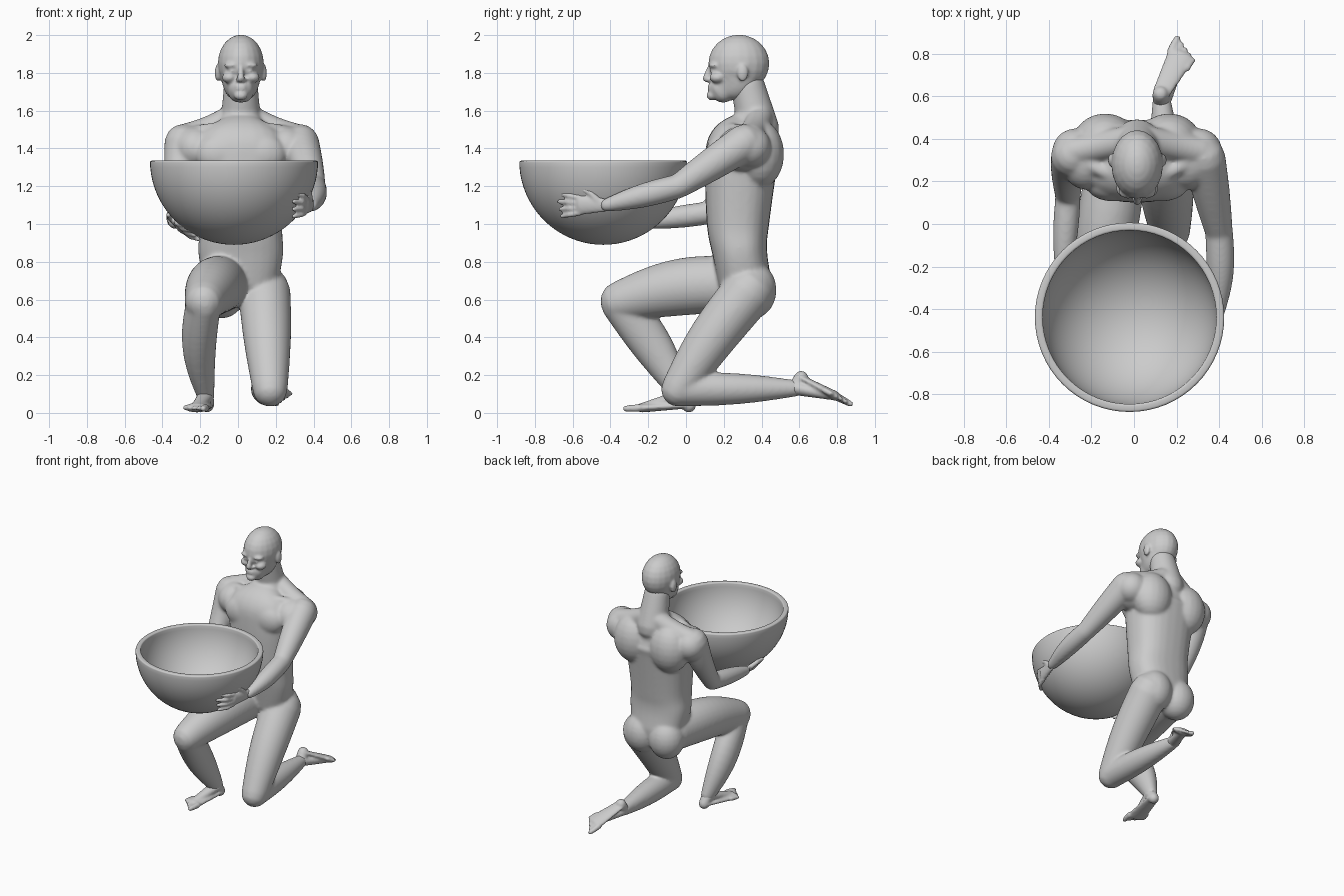
import bpy, bmesh, math
from mathutils import Vector, Matrix

old_cube = bpy.data.objects.get("Cube")
if old_cube:
    bpy.data.objects.remove(old_cube)

CENTRE = .015  # body centre line
AXIS_X, AXIS_Y, AXIS_Z = Matrix.Identity(3)

clay = bpy.data.materials.new("grey clay")
clay.use_nodes = True
clay.diffuse_color = (.6, .6, .6, 1)
clay.node_tree.nodes["Principled BSDF"].inputs["Base Color"].default_value = clay.diffuse_color


def loft(bm, path, up, power=1, sides=28):
    """Skin a path of (centre, half width, half depth) ellipses and round both ends."""
    rings = []
    for index, (centre, width, depth) in enumerate(path):
        before = path[max(index - 1, 0)][0]
        after = path[min(index + 1, len(path) - 1)][0]
        along = (after - before).normalized()
        side = along.cross(up).normalized()
        rings.append((centre, side * width, side.cross(along) * depth, along))

    def cap(ring, sign):
        centre, side, front, along = ring
        reach = along * sign * min(side.length, front.length)
        angles = [math.radians(degrees) for degrees in (30, 55, 80)]
        return [(centre + reach * math.sin(a), side * math.cos(a), front * math.cos(a), along) for a in angles]

    def bulge(value):
        return math.copysign(abs(value) ** power, value)

    rings = cap(rings[0], -1)[::-1] + rings + cap(rings[-1], 1)
    angles = [math.tau * k / sides for k in range(sides)]
    loops = [[bm.verts.new(centre + side * bulge(math.cos(a)) + front * bulge(math.sin(a))) for a in angles]
             for centre, side, front, along in rings]
    for lower, upper in zip(loops, loops[1:]):
        for k in range(sides):
            bm.faces.new((lower[k], lower[k - 1], upper[k - 1], upper[k]))
    bm.faces.new(loops[0])
    bm.faces.new(loops[-1][::-1])


def limb(bm, start, end, start_radius, end_radius, swell=0, bow=(0, 0, 0), depth=1, up=AXIS_Z):
    """Tapered limb whose middle may swell and bow sideways."""
    start, end, bow = Vector(start), Vector(end), Vector(bow)
    path = []
    for step in range(13):
        t = step / 12
        middle = math.sin(math.pi * t)
        radius = start_radius + (end_radius - start_radius) * t + swell * middle
        path.append((start.lerp(end, t) + bow * middle, radius, radius * depth))
    loft(bm, path, up)


def stack(bm, rows, steps=6):
    """Upright, slightly boxy loft through rows of (height, front, back, half width)."""
    rows = [Vector(row) for row in rows]
    ends = [rows[0]] + rows + [rows[-1]]
    smooth = []
    for a, b, c, d in zip(ends, ends[1:], ends[2:], ends[3:]):
        for step in range(steps):
            t = step / steps
            smooth.append(b + ((c - a) * t + (2 * a - 5 * b + 4 * c - d) * t ** 2
                               + (3 * b - a - 3 * c + d) * t ** 3) / 2)
    smooth.append(rows[-1])
    loft(bm, [(Vector((CENTRE, (front + back) / 2, height)), width, (back - front) / 2)
              for height, front, back, width in smooth], AXIS_Y, power=.82)


def blob(bm, at, size, mirror=True):
    """Ellipsoid muscle, usually mirrored about the centre line."""
    for sign in ((1, -1) if mirror else (1,)):
        place = Matrix.Translation((CENTRE + sign * at[0], at[1], at[2]))
        bmesh.ops.create_uvsphere(bm, u_segments=20, v_segments=12, radius=1,
                                  matrix=place @ Matrix.Diagonal((*size, 1)))


def digit(bm, base, direction, bend, length, radius):
    """Finger or toe with one joint."""
    joint = base + direction.normalized() * length
    tip = joint + (direction + bend).normalized() * length
    limb(bm, base, joint, radius, radius * .9)
    limb(bm, joint, tip, radius * .9, radius * .75)


def hand(bm, wrist, knuckles, across, curl):
    across = across.normalized()
    along = (knuckles - wrist).normalized()
    limb(bm, wrist, knuckles, .035, .052, depth=.45, up=along.cross(across))
    for finger in range(4):
        spread = across * (.038 - .026 * finger)
        digit(bm, knuckles + spread, along + spread * 5, curl, .066 - .004 * abs(finger - 1), .016)
    thumb_root = wrist.lerp(knuckles, .35) + across * .025
    digit(bm, thumb_root, along + across, -across * .6, .06, .019)


def foot(bm, ankle, heel, ball, inward):
    along = (ball - heel).normalized()
    inward = (inward - along * inward.dot(along)).normalized()
    limb(bm, heel, ankle, .038, .042)
    limb(bm, heel, ball, .042, .066, depth=.38, up=along.cross(inward))
    limb(bm, ankle, ball, .045, .03, depth=.8, up=along.cross(inward))
    for toe in range(5):
        spread = inward * (.05 - .026 * toe)
        radius = .016 if toe else .021
        digit(bm, ball + spread - along * .012 * toe, along + spread * 2, -inward * .1, .038 - .003 * toe, radius)


body, head, hands, feet = (bmesh.new() for group in range(4))

# Torso and neck
stack(body, [(.7, .17, .45, .2), (.85, .14, .43, .225), (1, .11, .44, .22),
             (1.3, .1, .48, .245), (1.42, .12, .5, .25), (1.52, .24, .48, .12)])
limb(body, (CENTRE, .385, 1.5), (CENTRE, .325, 1.74), .11, .09)
blob(body, at=(.11, .18, 1.37), size=(.13, .075, .11))   # chest
blob(body, at=(.15, .39, 1.37), size=(.15, .13, .18))    # shoulder blades
blob(body, at=(.24, .3, 1.4), size=(.12, .14, .12))      # armpits
blob(body, at=(.29, .34, 1.41), size=(.11, .11, .11))    # shoulder caps
blob(body, at=(.1, .355, .65), size=(.13, .125, .15))    # buttocks
for sign in (1, -1):
    neck_side = Vector((CENTRE + sign * .05, .39, 1.56))
    shoulder_top = Vector((CENTRE + sign * .3, .34, 1.46))
    limb(body, neck_side, shoulder_top, .07, .07, bow=(0, 0, -.01))  # neck slope
    # Collar bone
    limb(body, (CENTRE + sign * .03, .22, 1.505), shoulder_top, .025, .04, bow=(0, -.03, .02))

# Head and face
blob(head, at=(0, .28, 1.85), size=(.122, .162, .152), mirror=False)
stack(head, [(1.715, .122, .27, .072), (1.76, .125, .37, .1), (1.84, .13, .42, .113)])
limb(head, (CENTRE, .125, 1.83), (CENTRE, .107, 1.77), .012, .02)                # nose
blob(head, at=(0, .136, 1.68), size=(.036, .028, .026), mirror=False)            # chin
for height in (1.714, 1.731):
    blob(head, at=(0, .13, height), size=(.032, .018, .008), mirror=False)       # lips
blob(head, at=(.014, .122, 1.762), size=(.014, .014, .011))                      # nostrils
blob(head, at=(.045, .149, 1.84), size=(.045, .03, .016))                        # brows
blob(head, at=(.045, .146, 1.81), size=(.022, .02, .01))                         # eyes
blob(head, at=(.06, .168, 1.775), size=(.04, .043, .03))                         # cheekbones
blob(head, at=(.122, .3, 1.8), size=(.016, .03, .046))                           # ears

# Left arm, stretched along the bowl
shoulder, elbow, wrist = Vector((.33, .31, 1.43)), Vector((.4, -.04, 1.2)), Vector((.39, -.42, 1.1))
limb(body, shoulder, elbow, .1, .065, swell=.004)
limb(body, elbow, wrist, .065, .036, swell=.013, bow=(.01, 0, 0))
hand(hands, wrist, Vector((.355, -.56, 1.1)), across=AXIS_Z + AXIS_X * .1, curl=-AXIS_X * .7)

# Right arm, bent beneath the bowl
shoulder, elbow, wrist = Vector((-.29, .32, 1.43)), Vector((-.31, .13, 1.06)), Vector((-.335, -.24, 1.01))
limb(body, shoulder, elbow, .1, .06, bow=(-.01, .02, 0), up=AXIS_Y)
limb(body, elbow, wrist, .06, .036, swell=.01)
hand(hands, wrist, Vector((-.3, -.38, .98)), across=AXIS_Z - AXIS_X, curl=AXIS_X * .7)

# Left leg, kneeling with the sole turned up
hip, knee, ankle = Vector((.14, .33, .64)), Vector((.17, -.04, .125)), Vector((.13, .58, .13))
limb(body, hip, knee, .138, .093, swell=.01, bow=(0, -.01, .01))
limb(body, knee, ankle, .09, .044, swell=.015)
foot(feet, ankle, heel=Vector((.125, .61, .185)), ball=Vector((.22, .79, .09)), inward=-AXIS_X)

# Right leg, foot planted
hip, knee, ankle = Vector((-.08, .28, .68)), Vector((-.18, -.35, .59)), Vector((-.17, -.02, .09))
limb(body, hip, knee, .138, .103, swell=.023, bow=(0, 0, .03), depth=1.05)
limb(body, knee, ankle, .09, .045, swell=.022, bow=(-.03, .01, .01), depth=1.2)
foot(feet, ankle, heel=Vector((-.165, .015, .04)), ball=Vector((-.22, -.235, .027)), inward=AXIS_X)


def add_object(name, bm):
    for face in bm.faces:
        face.smooth = True
    mesh = bpy.data.meshes.new(name)
    bm.to_mesh(mesh)
    bm.free()
    mesh.materials.append(clay)
    thing = bpy.data.objects.new(name, mesh)
    bpy.context.collection.objects.link(thing)
    return thing


# Fuse each group of parts into one smooth skin
for name, bm, rounds in (("torso_and_limbs", body, 24), ("head", head, 7), ("hands", hands, 4), ("feet", feet, 5)):
    figure = add_object(name, bm)
    skin = figure.modifiers.new("skin", "REMESH")
    skin.mode, skin.voxel_size, skin.use_smooth_shade = "VOXEL", .008, True
    soften = figure.modifiers.new("soften", "SMOOTH")
    soften.factor, soften.iterations = .5, rounds

# Bowl: thick half sphere with a rounded rim
half = bmesh.new()
bmesh.ops.create_uvsphere(half, u_segments=64, v_segments=40, radius=.445)
bmesh.ops.delete(half, geom=[v for v in half.verts if v.co.z > .001], context="VERTS")
bowl = add_object("bowl", half)
bowl.location = (-.021, -.438, 1.335)
wall = bowl.modifiers.new("wall", "SOLIDIFY")
wall.thickness, wall.offset = .037, -1
rim = bowl.modifiers.new("rim", "BEVEL")
rim.width, rim.segments, rim.limit_method = .01, 3, "ANGLE"
rim.angle_limit = math.radians(50)
